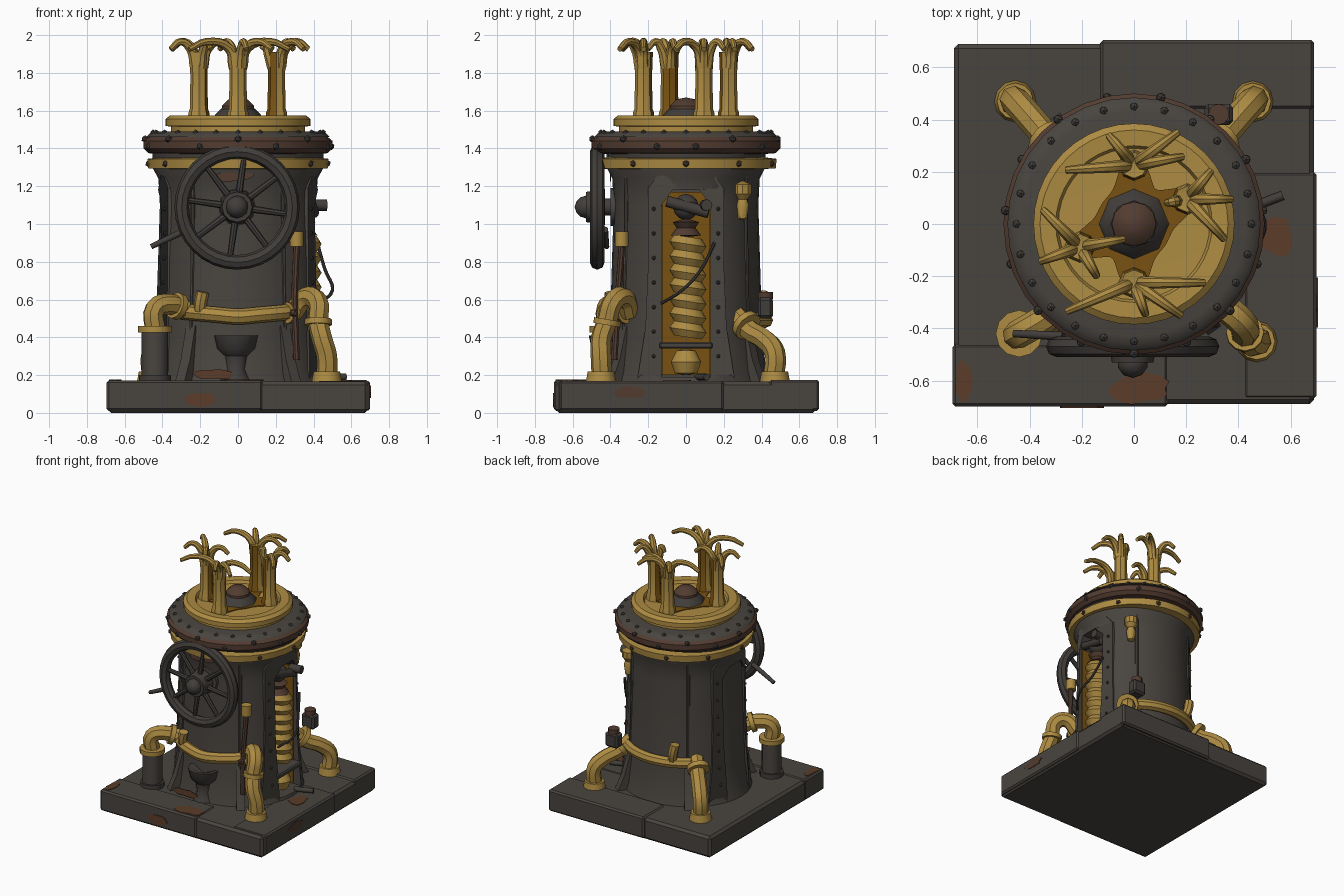
import bpy, bmesh, math, random
from mathutils import Vector, Matrix

random.seed(4)
cube = bpy.data.objects.get("Cube")
if cube:
    bpy.data.objects.remove(cube, do_unlink=True)
made = []


def material(name, rgb):
    m = bpy.data.materials.new(name)
    m.use_nodes = True
    m.diffuse_color = (*rgb, 1)
    m.node_tree.nodes["Principled BSDF"].inputs["Base Color"].default_value = (*rgb, 1)
    return m


IRON = material("dark iron", (0.066, 0.058, 0.05))
STEEL = material("darker steel", (0.053, 0.047, 0.042))
GOLD = material("brass", (0.42, 0.26, 0.055))
DEEP = material("tarnished brass", (0.19, 0.085, 0.006))
BROWN = material("rusty brown", (0.085, 0.045, 0.03))
RUST = material("rust", (0.105, 0.045, 0.022))
OVAL = 1.08


def polar(r, deg, z, stretch=1.0):
    a = math.radians(deg)
    return Vector((r * math.cos(a) * stretch, r * math.sin(a), z))


def finish(name, bm, *mats):
    bmesh.ops.recalc_face_normals(bm, faces=bm.faces)
    me = bpy.data.meshes.new(name)
    bm.to_mesh(me)
    bm.free()
    ob = bpy.data.objects.new(name, me)
    bpy.context.collection.objects.link(ob)
    for m in mats:
        me.materials.append(m)
    made.append(ob)
    return ob


def to_mesh(ob):
    bpy.ops.object.select_all(action="DESELECT")
    ob.select_set(True)
    bpy.context.view_layer.objects.active = ob
    bpy.ops.object.convert(target="MESH")


def lathe(name, profile, *mats, seg=32, at=(0, 0, 0), stretch=1.0):
    bm = bmesh.new()
    rings = [[bm.verts.new(polar(r, 360 * i / seg, z, stretch) + Vector(at)) for i in range(seg)] for r, z in profile]
    for a, b in zip(rings, rings[1:]):
        for i in range(seg):
            j = (i + 1) % seg
            bm.faces.new((a[i], a[j], b[j], b[i]))
    bmesh.ops.remove_doubles(bm, verts=bm.verts, dist=0.0005)
    return finish(name, bm, *mats)


def prism(name, pts, vec, mat):
    bm = bmesh.new()
    face = bm.faces.new([bm.verts.new(p) for p in pts])
    new = bmesh.ops.extrude_face_region(bm, geom=[face], use_keep_orig=True)["geom"]
    bmesh.ops.translate(bm, vec=vec, verts=[g for g in new if isinstance(g, bmesh.types.BMVert)])
    return finish(name, bm, mat)


def patch(name, c, u, v, mat):
    # Thin irregular stain spanned by the half-axes u and v
    c, u, v = Vector(c), Vector(u), Vector(v)
    pts = []
    for k in range(14):
        t, n = k * math.tau / 14, random.uniform(0.75, 1.1)
        pts.append(c + u * math.cos(t) * n + v * math.sin(t) * n)
    prism(name, pts, u.cross(v).normalized() * 0.006, mat)


def rod(name, p0, p1, r, mat, r2=None, seg=12):
    p0, p1 = Vector(p0), Vector(p1)
    d = p1 - p0
    bm = bmesh.new()
    mtx = Matrix.Translation((p0 + p1) / 2) @ d.to_track_quat("Z", "Y").to_matrix().to_4x4()
    bmesh.ops.create_cone(bm, cap_ends=True, segments=seg, radius1=r, radius2=r2 or r, depth=d.length, matrix=mtx)
    return finish(name, bm, mat)


def box(name, lo, hi, mat, bevel=0.0):
    lo, hi = Vector(lo), Vector(hi)
    bm = bmesh.new()
    bmesh.ops.create_cube(bm, size=1, matrix=Matrix.Translation((lo + hi) / 2) @ Matrix.Diagonal((*(hi - lo), 1)))
    if bevel:
        bmesh.ops.bevel(bm, geom=bm.edges[:], offset=bevel, segments=1, affect="EDGES")
    return finish(name, bm, mat)


def tube(name, pts, r, mat, taper=1.0):
    cu = bpy.data.curves.new(name, "CURVE")
    cu.dimensions = "3D"
    cu.bevel_depth, cu.bevel_resolution, cu.resolution_u, cu.use_fill_caps = r, 2, 4, True
    sp = cu.splines.new("BEZIER")
    sp.bezier_points.add(len(pts) - 1)
    for i, (bp, p) in enumerate(zip(sp.bezier_points, pts)):
        bp.co = p
        bp.handle_left_type = bp.handle_right_type = "AUTO"
        bp.radius = 1 + (taper - 1) * i / (len(pts) - 1)
    ob = bpy.data.objects.new(name, cu)
    bpy.context.collection.objects.link(ob)
    cu.materials.append(mat)
    to_mesh(ob)
    made.append(ob)


def studs(name, points, r, mat, detail=1):
    bm = bmesh.new()
    for p in points:
        bmesh.ops.create_icosphere(bm, subdivisions=detail, radius=r, matrix=Matrix.Translation(p))
    return finish(name, bm, mat)


# Base slab, joints and rust
box("base", (-0.69, -0.69, 0), (0.69, 0.69, 0.165), IRON, 0.018)
box("base_back_slab", (-0.13, 0.44, 0.01), (0.69, 0.705, 0.175), IRON, 0.012)
box("base_front_slab", (-0.695, -0.7, 0.01), (0.13, -0.46, 0.172), IRON, 0.012)
box("base_right_slab", (0.42, -0.67, 0.012), (0.7, 0.2, 0.17), IRON, 0.012)
patch("front_rust", (-0.19, -0.699, 0.07), (0.09, 0, 0), (0, 0, 0.045), RUST)
patch("top_rust", (0.02, -0.63, 0.17), (0.12, 0, 0), (0, 0.06, 0), RUST)
patch("corner_rust", (-0.65, -0.6, 0.17), (0.035, 0, 0), (0, 0.08, 0), RUST)
patch("side_rust", (0.699, -0.3, 0.11), (0, 0.1, 0), (0, 0, 0.035), BROWN)
patch("left_rust", (0.55, -0.05, 0.168), (0.06, 0, 0), (0, 0.09, 0), RUST)
patch("foot_rust", (-0.12, -0.455, 0.205), (0.11, 0, 0), (0, 0, 0.03), RUST)
patch("wall_rust", (-0.03, -0.397, 1.25), (0.12, 0, 0), (0, 0, 0.03), BROWN)

# Oval tower body with a niche cut in its left side
body = lathe("body", [(0, 0.15), (0.445, 0.15), (0.425, 0.22), (0.405, 0.4), (0.395, 0.7), (0.383, 1.1),
                      (0.39, 1.24), (0.42, 1.3), (0.42, 1.46), (0, 1.46)], IRON, stretch=OVAL)
cutter = box("niche_cutter", (0.22, -0.13, 0.19), (0.7, 0.13, 1.18), IRON)
cutter.hide_render = True
cut = body.modifiers.new("niche", "BOOLEAN")
cut.operation, cut.object, cut.solver = "DIFFERENCE", cutter, "EXACT"
to_mesh(body)
made.remove(cutter)
bpy.data.objects.remove(cutter, do_unlink=True)


def wall_x(y, z):
    r = 0.385 + max(0, 0.9 - z) * 0.03 + max(0, 0.35 - z) * 0.1
    return OVAL * math.sqrt(r * r - y * y) + 0.014


# Arched frames hugging both sides
outer = [(-0.26, 0.16), (-0.215, 0.45), (-0.2, 0.8), (-0.2, 1.19), (-0.13, 1.285)]
inner = [(-0.13, 0.16), (-0.13, 0.6), (-0.13, 1.1), (-0.07, 1.18)]
outline = outer + [(-y, z) for y, z in outer[::-1]] + [(-y, z) for y, z in inner] + inner[::-1]
for s in (-1, 1):
    ob = prism("arch_frame", [(s * 0.28, y, z) for y, z in outline], (s * 0.1, 0, 0), IRON)
    for v in ob.data.vertices:
        if abs(v.co.x) > 0.3:
            v.co.x = s * wall_x(v.co.y, v.co.z)
    studs("frame_rivets", [(s * wall_x(y, z), y, z) for y in (-0.17, 0.17)
                           for z in [0.3 + 0.13 * k for k in range(7)]], 0.012, STEEL)

# Flared feet and vertical seams around the body
for a in (55, 125, 235, 305):
    side = polar(0.03, a + 90, 0)
    prism("foot", [polar(r, a, z, OVAL) - side for r, z in ((0.36, 0.16), (0.5, 0.16), (0.45, 0.28), (0.405, 0.46), (0.36, 0.46))],
          side * 2, IRON)
    tube("body_seam", [polar(r, a, z, OVAL) for r, z in ((0.4, 0.42), (0.389, 0.8), (0.384, 1.28))], 0.012, IRON)

# Niche contents
box("niche_back", (0.22, -0.128, 0.2), (0.228, 0.128, 1.17), DEEP)
for y in (-0.129, 0.123):
    box("niche_cheek", (0.23, y, 0.2), (0.385, y + 0.006, 1.1), DEEP)
coil = lathe("coil", [(0, 0.4)] + [(0.098 if k % 2 else 0.074, 0.4 + 0.038 * k) for k in range(15)] + [(0, 0.93)],
             GOLD, seg=16, at=(0.345, 0.01, 0))
for v in coil.data.vertices:
    v.co.z -= (v.co.y - 0.01) * 0.15
lathe("coil_cap", [(0, 0.93), (0.08, 0.94), (0.05, 0.98), (0.07, 1.01), (0, 1.03)], BROWN, seg=12, at=(0.34, 0, 0))
studs("niche_ball", [(0.34, 0, 1.09)], 0.07, STEEL, 2)
rod("niche_clamp", (0.38, -0.1, 1.12), (0.4, 0.12, 1.06), 0.03, STEEL)
box("niche_shelf", (0.23, -0.14, 0.34), (0.45, 0.14, 0.375), IRON, 0.008)
lathe("niche_outlet", [(0, 0.34), (0.05, 0.33), (0.08, 0.27), (0.06, 0.21), (0, 0.2)], GOLD, seg=12, at=(0.36, 0, 0))
tube("cable", [(0.42, 0.15, 0.9), (0.46, 0.08, 0.76), (0.5, -0.02, 0.65), (0.43, -0.13, 0.58)], 0.009, STEEL)
rod("side_knob", (0.38, 0.1, 1.1), (0.47, 0.11, 1.1), 0.03, STEEL)
rod("loose_bar", (0.44, 0.06, 0.19), (0.57, 0.11, 0.19), 0.018, STEEL)

# Collars at the top of the tower
lathe("brass_band", [(0.4, 1.29), (0.475, 1.295), (0.48, 1.345), (0.4, 1.355)], GOLD)
lathe("rust_ring", [(0.41, 1.37), (0.475, 1.375), (0.5, 1.4), (0.5, 1.44), (0.47, 1.465), (0.41, 1.465)], BROWN)
lathe("top_flange", [(0.4, 1.455), (0.485, 1.46), (0.465, 1.482), (0.43, 1.49), (0, 1.49)], IRON)
studs("flange_rivets", [polar(0.45, 15 * k, 1.483) for k in range(24)], 0.017, IRON)
studs("ring_spikes", [polar(0.495, 24 * k + 6, 1.41 + 0.04 * (k % 2)) for k in range(15)], 0.02, STEEL)
studs("band_studs", [polar(0.472, 36 * k, 1.32) for k in range(10)], 0.02, BROWN)

# Brass dish, stain and dome
lathe("dish", [(0, 1.548), (0.29, 1.552), (0.3, 1.572), (0.36, 1.575), (0.385, 1.555), (0.385, 1.52),
               (0.355, 1.515), (0.355, 1.485), (0, 1.48)], GOLD, seg=40)
# Each stem: its bearing, then the bearing and reach of its peeled tips
STEMS = {90: ((184, 0.26), (37, 0.21), (10, 0.19), (130, 0.15)),
         25: ((50, 0.14), (0, 0.17), (-47, 0.21), (190, 0.08)),
         270: ((203, 0.28), (0, 0.27), (-35, 0.22), (-70, 0.13)),
         203: ((135, 0.2), (200, 0.16), (300, 0.13), (10, 0.17))}


def lobe(deg):
    near = min(abs((deg - s + 180) % 360 - 180) for s in STEMS)
    return 0.145 + 0.12 * math.exp(-(near / 20) ** 2)


prism("dish_stain", [polar(lobe(d), d, 1.552) for d in range(0, 360, 6)], (0, 0, 0.007), DEEP)
lathe("dome_collar", [(0.14, 1.55), (0.12, 1.58), (0.09, 1.61), (0, 1.61)], STEEL, seg=8)
lathe("dome", [(0.09, 1.57), (0.085, 1.625), (0.05, 1.66), (0, 1.67)], BROWN, seg=12)

# Split stems with peeled-back tips
for a, tips in STEMS.items():
    p = polar(0.225, a, 0)
    stem = lathe("stem", [(0, 1.55), (0.06, 1.55), (0.055, 1.59), (0.048, 1.61), (0.045, 1.78), (0.05, 1.91), (0, 1.9)],
                 GOLD, DEEP, seg=8, at=p)
    for f in stem.data.polygons:
        f.material_index = int(f.normal.dot(p.normalized()) < -0.6)
    for bearing, reach in tips:
        d = polar(1, bearing, 0)
        tube("stem_tip", [p + d * r + Vector((0, 0, z)) for r, z in
                          ((0.022, 1.83), (0.05, 1.93), (reach * 0.65, 1.965), (reach, 1.925))], 0.029, GOLD, 0.5)

# Handwheel on the front
WHEEL = Vector((-0.005, -0.47, 1.09))
bpy.ops.mesh.primitive_torus_add(location=WHEEL, rotation=(math.pi / 2, 0, 0), major_radius=0.293, minor_radius=0.039,
                                 major_segments=32, minor_segments=8)
rim = bpy.context.object
rim.name = "wheel_rim"
rim.data.materials.append(STEEL)
made.append(rim)
for k in range(8):
    d = Matrix.Rotation(math.radians(45 * k + 8), 3, "Y") @ Vector((1, 0, 0))
    rod("wheel_spoke", WHEEL + d * 0.05, WHEEL + d * 0.28, 0.02, STEEL, 0.015, 8)
rod("wheel_hub", WHEEL + Vector((0, 0.04, 0)), WHEEL - Vector((0, 0.06, 0)), 0.095, STEEL, 0.08)
studs("wheel_cap", [WHEEL - Vector((0, 0.06, 0))], 0.06, STEEL, 2)
rod("wheel_shaft", WHEEL, (-0.005, -0.3, 1.09), 0.045, STEEL)
rod("wheel_bearing", (-0.005, -0.4, 1.09), (-0.005, -0.34, 1.09), 0.1, IRON)
rod("wheel_handle", (-0.27, -0.43, 0.97), (-0.46, -0.42, 0.88), 0.018, STEEL, 0.014)

# Corner pipes
tube("front_left_pipe", [(0.29, -0.3, 0.53), (0.36, -0.33, 0.61), (0.42, -0.385, 0.59), (0.425, -0.42, 0.48),
                         (0.445, -0.45, 0.39), (0.47, -0.45, 0.3), (0.47, -0.445, 0.19)], 0.055, GOLD)
rod("pipe_collar", (0.425, -0.42, 0.465), (0.425, -0.415, 0.495), 0.072, GOLD)
tube("front_right_pipe", [(-0.28, -0.32, 0.55), (-0.37, -0.38, 0.575), (-0.44, -0.42, 0.55), (-0.44, -0.42, 0.44)], 0.055, GOLD)
rod("pipe_stand", (-0.44, -0.42, 0.16), (-0.44, -0.42, 0.44), 0.07, IRON)
rod("pipe_collar", (-0.44, -0.42, 0.425), (-0.44, -0.42, 0.46), 0.09, GOLD)
rod("pipe_collar", (-0.31, -0.34, 0.56), (-0.335, -0.36, 0.57), 0.072, GOLD)
rod("stand_foot", (-0.44, -0.42, 0.165), (-0.44, -0.42, 0.2), 0.085, STEEL)
for s in (-1, 1):
    tube("back_pipe", [(s * 0.27, 0.26, 0.52), (s * 0.345, 0.345, 0.43), (s * 0.41, 0.42, 0.385), (s * 0.455, 0.47, 0.32),
                       (s * 0.455, 0.465, 0.19)], 0.055, GOLD)
    rod("pipe_collar", (s * 0.32, 0.31, 0.475), (s * 0.34, 0.33, 0.455), 0.08, GOLD)
for x, y in ((0.47, -0.45), (0.455, 0.47), (-0.455, 0.47)):
    rod("pipe_foot", (x, y, 0.165), (x, y, 0.22), 0.08, GOLD, 0.07)

# Pipes wrapping the front and back of the tower
tube("front_wrap_pipe", [polar(0.425, a, 0.51 + abs(a - 270) * 0.0006) for a in range(225, 316, 15)], 0.042, GOLD)
tube("back_wrap_pipe", [polar(0.42, a, 0.49) for a in range(50, 131, 16)], 0.04, GOLD)
for a in (242, 112):
    tube("pipe_branch", [polar(0.42, a, 0.51), polar(0.44, a + 1, 0.57), polar(0.44, a + 3, 0.64)], 0.034, GOLD)
rod("pipe_clamp", polar(0.43, 307, 0.53), polar(0.43, 313, 0.53), 0.058, GOLD)
studs("clamp_bolt", [polar(0.48, 308, 0.53)], 0.025, BROWN)

# Small fittings: drain bowl, gauge rod, bolt and valve box
lathe("drain_bowl", [(0, 0.16), (0.08, 0.17), (0.05, 0.23), (0.06, 0.3), (0.1, 0.34), (0.115, 0.41), (0.09, 0.41), (0, 0.37)],
      STEEL, seg=12, at=(-0.01, -0.4, 0))
tube("gauge_rod", [(0.31, -0.38, 0.28), (0.3, -0.36, 0.6), (0.31, -0.34, 0.88)], 0.018, BROWN)
rod("gauge_cap", (0.31, -0.34, 0.88), (0.31, -0.34, 0.96), 0.036, GOLD)
lathe("back_bolt", [(0, 1.02), (0.025, 1.03), (0.035, 1.1), (0.025, 1.13), (0.048, 1.16), (0.048, 1.21), (0, 1.23)],
      GOLD, seg=10, at=(0.28, 0.3, 0))
box("valve_box", (0.27, 0.38, 0.5), (0.38, 0.46, 0.61), STEEL, 0.015)
rod("valve_cap", (0.325, 0.42, 0.6), (0.325, 0.42, 0.64), 0.04, BROWN)

# Smooth shading with sharp edges kept
bpy.ops.object.select_all(action="DESELECT")
for ob in made:
    ob.select_set(True)
bpy.context.view_layer.objects.active = body
bpy.ops.object.shade_smooth_by_angle(angle=math.radians(35))
